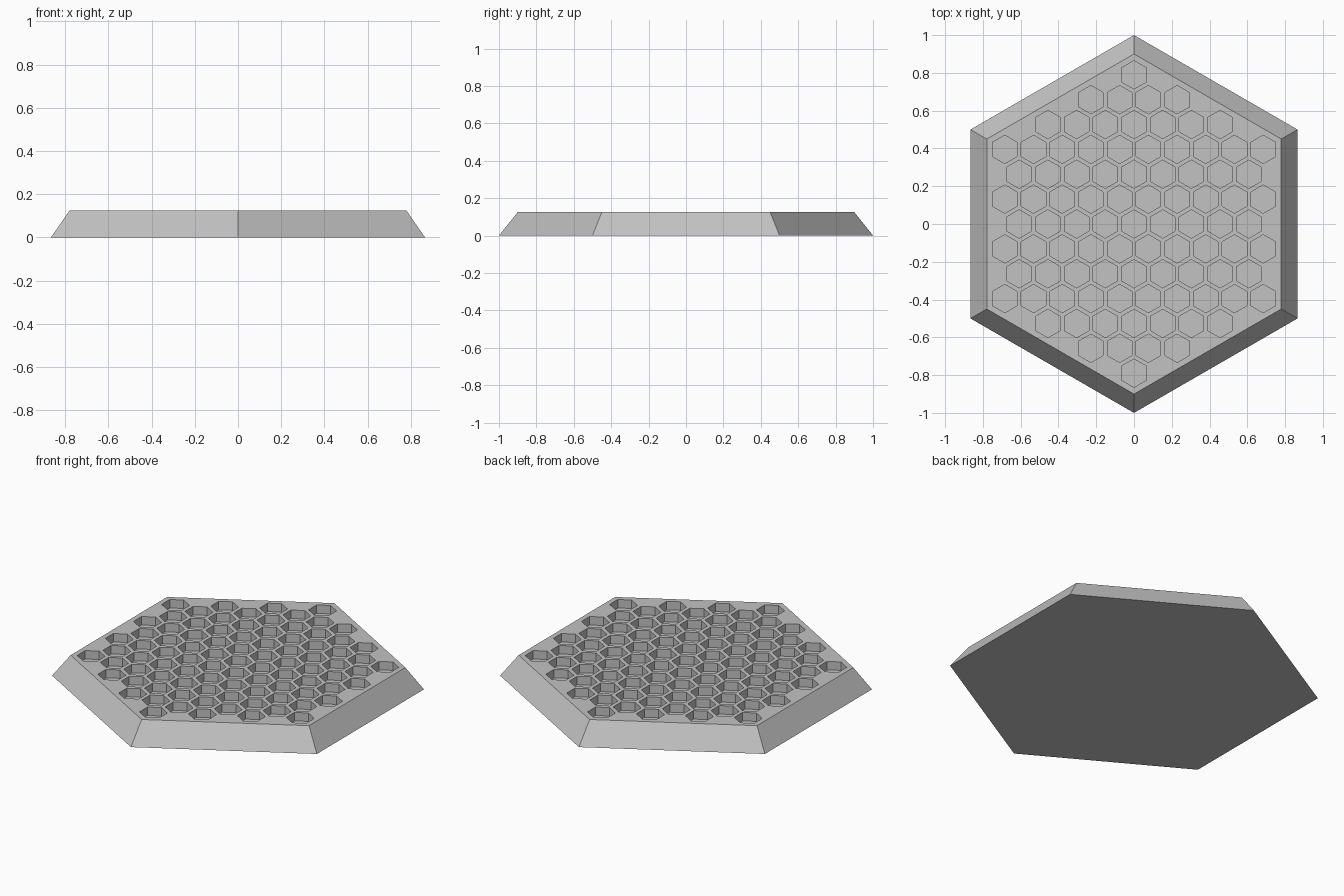
import bpy, bmesh, math

if "Cube" in bpy.data.objects:
    bpy.data.objects.remove(bpy.data.objects["Cube"])

PITCH = 0.152                    # spacing of the honeycomb cells
ROW = PITCH * math.sqrt(3) / 2
CELL_R = 0.075
TOP, FLOOR = 0.125, 0.075

mat = bpy.data.materials.new("light grey")
mat.diffuse_color = (0.54, 0.54, 0.54, 1)
mat.use_nodes = True
mat.node_tree.nodes["Principled BSDF"].inputs["Base Color"].default_value = mat.diffuse_color


def add_hex(bm, x, y, r0, z0, r1, z1):
    """Six-sided block with points along y, from z0 (radius r0) to z1 (radius r1)."""
    def ring(r, z):
        return [bm.verts.new((x + r * math.sin(k * math.pi / 3),
                              y + r * math.cos(k * math.pi / 3), z)) for k in range(6)]
    a, b = ring(r0, z0), ring(r1, z1)
    bm.faces.new(a)
    bm.faces.new(b[::-1])
    for k in range(6):
        n = (k + 1) % 6
        bm.faces.new((a[k], b[k], b[n], a[n]))


def make_object(name, bm):
    bmesh.ops.recalc_face_normals(bm, faces=bm.faces[:])
    me = bpy.data.meshes.new(name)
    bm.to_mesh(me)
    bm.free()
    me.materials.append(mat)
    ob = bpy.data.objects.new(name, me)
    bpy.context.collection.objects.link(ob)
    return ob


# Hexagonal plate with sloping sides
bm = bmesh.new()
add_hex(bm, 0, 0, 1.0, 0, 0.9, TOP)
plate = make_object("honeycomb_plate", bm)

# Cutter: honeycomb grid of cells kept inside a hexagon
bm = bmesh.new()
for j in range(-6, 7):
    for i in range(-6, 7):
        x, y = (i + 0.5 * (j % 2)) * PITCH, j * ROW
        if abs(x) < 0.7 and abs(x) / math.sqrt(3) + abs(y) < 0.81:
            add_hex(bm, x, y, CELL_R, FLOOR, CELL_R, TOP + 0.1)
cutter = make_object("cell_cutter", bm)
cutter.hide_render = True

# Sink the cells into the plate
mod = plate.modifiers.new("cells", 'BOOLEAN')
mod.operation = 'DIFFERENCE'
mod.solver = 'EXACT'
mod.object = cutter
bpy.context.view_layer.objects.active = plate
plate.select_set(True)
bpy.ops.object.modifier_apply(modifier=mod.name)
bpy.data.objects.remove(cutter, do_unlink=True)
